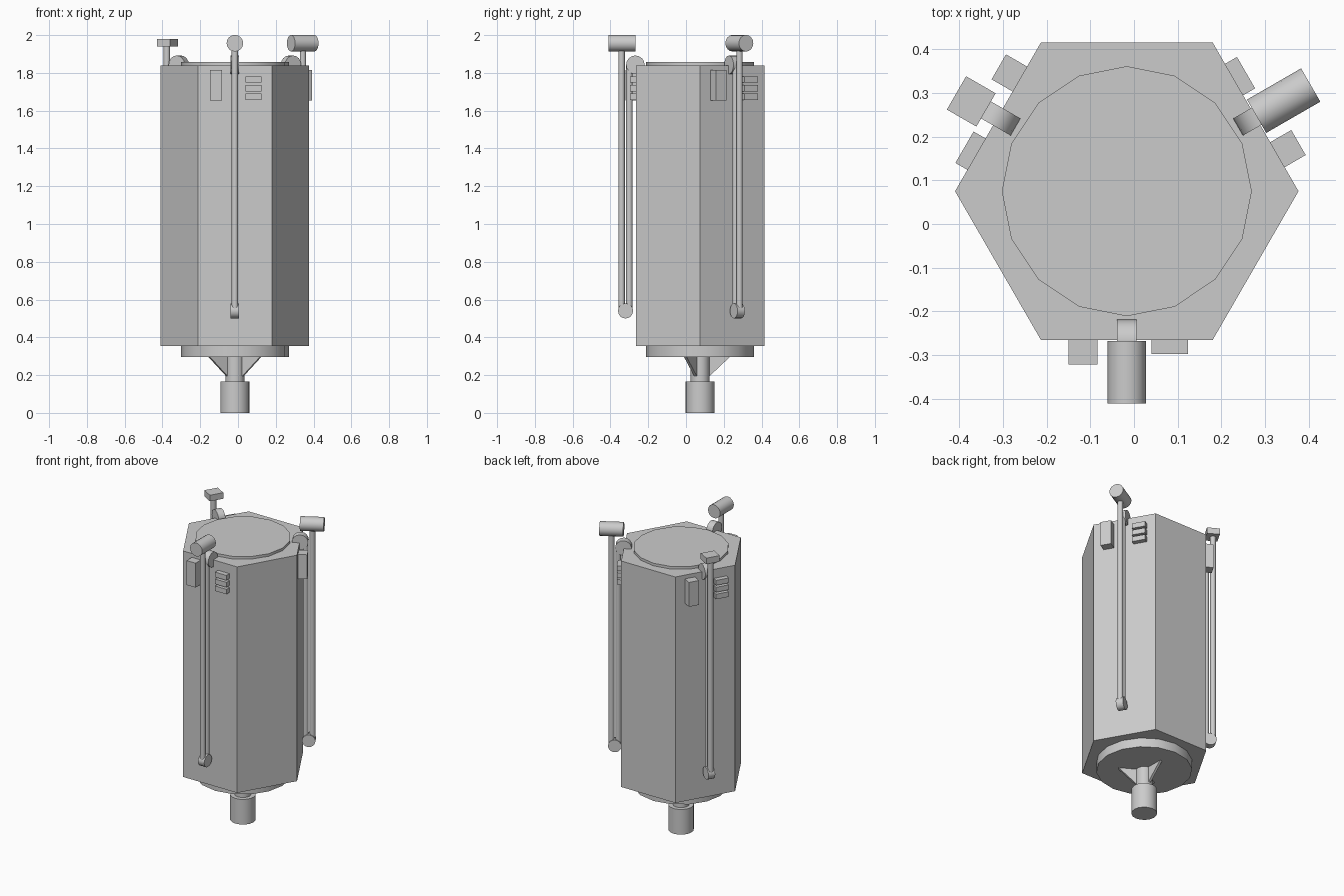
import bpy, bmesh, math
from mathutils import Matrix, Vector

if "Cube" in bpy.data.objects:
    bpy.data.objects.remove(bpy.data.objects["Cube"])

AXIS = Matrix.Translation((-0.0165, 0.075, 0))   # main body axis

grey = bpy.data.materials.new("light grey")
grey.diffuse_color = (0.6, 0.6, 0.6, 1)
grey.use_nodes = True
grey.node_tree.nodes["Principled BSDF"].inputs["Base Color"].default_value = grey.diffuse_color


def finish(name, bm, matrix):
    bm.transform(matrix)
    bmesh.ops.recalc_face_normals(bm, faces=bm.faces)
    mesh = bpy.data.meshes.new(name)
    bm.to_mesh(mesh)
    bm.free()
    mesh.materials.append(grey)
    obj = bpy.data.objects.new(name, mesh)
    bpy.context.collection.objects.link(obj)
    bpy.context.view_layer.objects.active = obj
    obj.select_set(True)
    bpy.ops.object.shade_smooth_by_angle(angle=math.radians(30))
    obj.select_set(False)
    return obj


def rod(name, start, end, radius, matrix=AXIS, sides=16, turn=0.0):
    """Cylinder between two points."""
    a, b = Vector(start), Vector(end)
    bm = bmesh.new()
    bmesh.ops.create_cone(bm, cap_ends=True, segments=sides, radius1=radius,
                          radius2=radius, depth=(b - a).length,
                          matrix=Matrix.Rotation(turn, 4, 'Z'))
    spin = Vector((0, 0, 1)).rotation_difference(b - a).to_matrix().to_4x4()
    return finish(name, bm, matrix @ Matrix.Translation((a + b) / 2) @ spin)


def box(name, low, high, matrix=AXIS):
    """Box between two corners."""
    a, b = Vector(low), Vector(high)
    bm = bmesh.new()
    bmesh.ops.create_cube(bm, size=1)
    place = Matrix.Translation((a + b) / 2) @ Matrix.Diagonal((*(b - a), 1))
    return finish(name, bm, matrix @ place)


def fin(name, matrix):
    """Triangular gusset below the lower plate, pointing along local +x."""
    bm = bmesh.new()
    tri = [bm.verts.new((x, -0.008, z))
           for x, z in ((0.03, 0.195), (0.05, 0.195), (0.158, 0.297), (0.03, 0.297))]
    face = bm.faces.new(tri)
    out = bmesh.ops.extrude_face_region(bm, geom=[face])
    bmesh.ops.translate(bm, vec=(0, 0.016, 0),
                        verts=[v for v in out["geom"] if isinstance(v, bmesh.types.BMVert)])
    return finish(name, bm, matrix)


# Hexagonal body with round end plates
rod("hexagonal_body", (0, 0, 0.355), (0, 0, 1.84), 0.393, sides=6, turn=math.pi / 2)
rod("top_plate", (0, 0, 1.84), (0, 0, 1.857), 0.286)
rod("bottom_plate", (0, 0, 0.295), (0, 0, 0.355), 0.286)

# Docking neck, plug and gussets
rod("neck", (0, 0, 0.16), (0, 0, 0.295), 0.05)
rod("plug", (0, 0, 0), (0, 0, 0.165), 0.077)
for i, angle in enumerate((90, 210, 330)):
    fin(f"gusset_{i}", AXIS @ Matrix.Rotation(math.radians(angle), 4, 'Z'))

# Three equipped sides, each built facing -y and turned about the axis
for i in range(3):
    m = AXIS @ Matrix.Rotation(i * math.tau / 3, 4, 'Z')

    # Folding arm
    rod(f"shoulder_{i}", (-0.0225, -0.343, 1.843), (0.0225, -0.343, 1.843), 0.049, m)
    rod(f"inner_link_{i}", (0, -0.375, 0.54), (0, -0.375, 1.845), 0.017, m)
    rod(f"elbow_{i}", (-0.0225, -0.395, 0.54), (0.0225, -0.395, 0.54), 0.04, m)
    rod(f"outer_link_{i}", (0, -0.416, 0.54), (0, -0.416, 1.945), 0.017, m)
    if i < 2:
        rod(f"round_head_{i}", (0, -0.343, 1.957), (0, -0.486, 1.957), 0.044, m)
    else:
        box("flat_head", (-0.044, -0.45, 1.94), (0.044, -0.372, 1.98), m)

    # Wall box and three stacked bars
    box(f"wall_box_{i}", (-0.133, -0.396, 1.655), (-0.067, -0.33, 1.815), m)
    for j in range(3):
        z = 1.657 + j * 0.0455
        box(f"wall_bar_{i}_{j}", (0.057, -0.372, z), (0.14, -0.33, z + 0.033), m)
